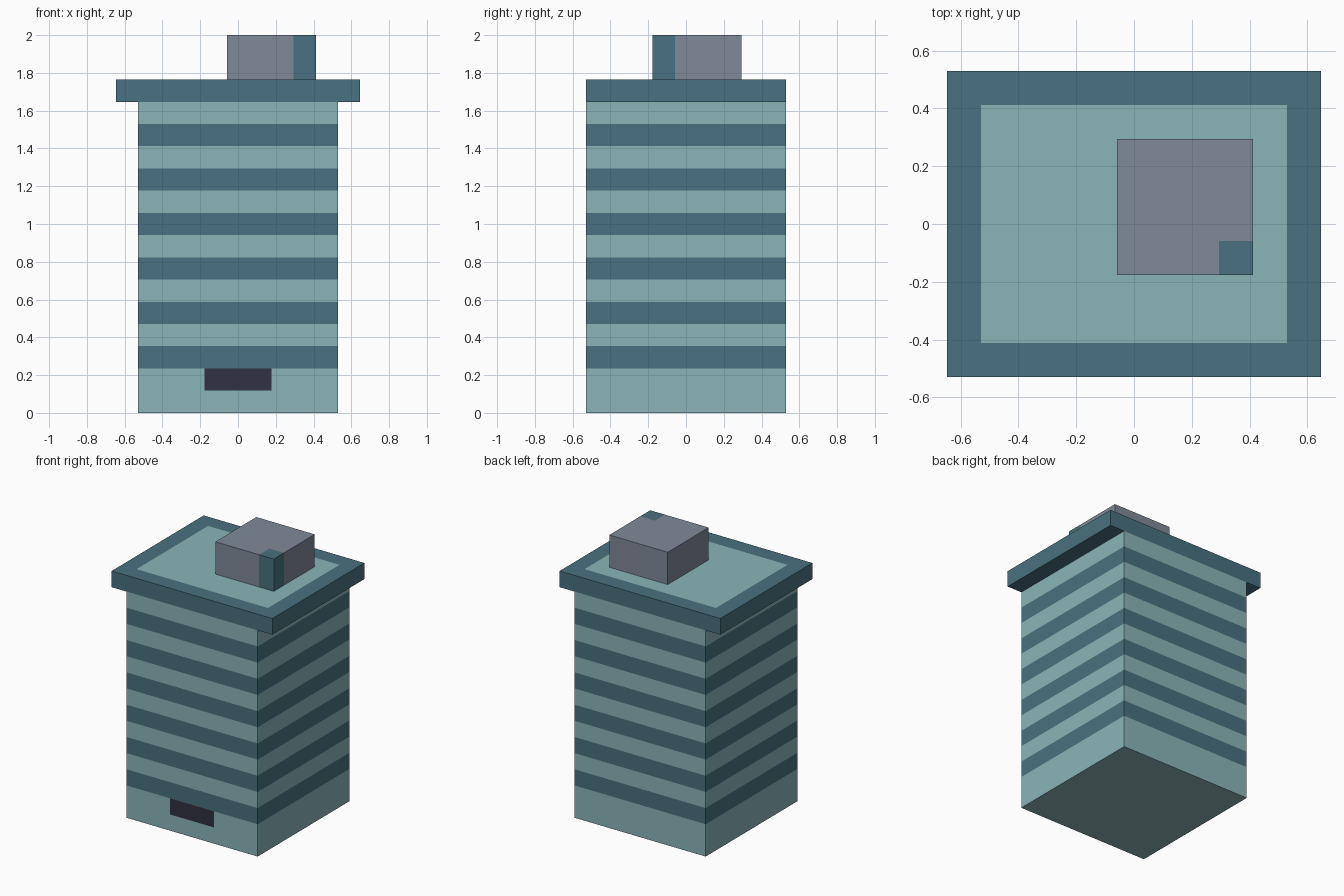
import bpy
import bmesh
from mathutils import Vector

if "Cube" in bpy.data.objects:
    bpy.data.objects.remove(bpy.data.objects["Cube"])

U = 2 / 17  # one block of the building's grid


def material(name, rgb):
    mat = bpy.data.materials.new(name)
    linear = [c / 12.92 if c <= 0.04045 else ((c + 0.055) / 1.055) ** 2.4 for c in rgb]
    mat.diffuse_color = (*linear, 1)
    mat.use_nodes = True
    mat.node_tree.nodes["Principled BSDF"].inputs["Base Color"].default_value = mat.diffuse_color
    return mat


LIGHT, DARK, GREY, DOOR = range(4)
MATS = [
    material("pale_wall", (0.54, 0.71, 0.725)),
    material("teal_band", (0.285, 0.445, 0.50)),
    material("plant_grey", (0.50, 0.54, 0.60)),
    material("door_dark", (0.19, 0.19, 0.26)),
]


def painted_box(name, lo, hi, cuts, paint):
    """Box in grid units, sliced at the (axis, positions) cuts, each face painted by its centre."""
    lo, hi = Vector(lo), Vector(hi)
    bm = bmesh.new()
    bmesh.ops.create_cube(bm, size=1)
    for v in bm.verts:
        v.co = (lo + hi) / 2 + v.co * (hi - lo)
    for axis, positions in cuts:
        normal = Vector((0, 0, 0))
        normal[axis] = 1
        for p in positions:
            bmesh.ops.bisect_plane(bm, geom=bm.verts[:] + bm.edges[:] + bm.faces[:],
                                   plane_co=normal * p, plane_no=normal)
    bm.normal_update()
    slots = [paint(f.calc_center_median(), f.normal) for f in bm.faces]
    used = sorted(set(slots))
    for f, slot in zip(bm.faces, slots):
        f.material_index = used.index(slot)
    bmesh.ops.scale(bm, vec=(U, U, U), verts=bm.verts)
    mesh = bpy.data.meshes.new(name)
    bm.to_mesh(mesh)
    bm.free()
    for slot in used:
        mesh.materials.append(MATS[slot])
    obj = bpy.data.objects.new(name, mesh)
    bpy.context.collection.objects.link(obj)
    return obj


# Tower: window bands on every second storey, flush door on the front
def paint_tower(c, n):
    if abs(n.z) > 0.5:
        return LIGHT
    if n.y < -0.5 and abs(c.x) < 1.5 and 1 < c.z < 2:
        return DOOR
    return DARK if c.z > 2 and int(c.z) % 2 == 0 else LIGHT


painted_box("tower", (-4.5, -4.5, 0), (4.5, 4.5, 14),
            [(2, range(1, 14)), (0, (-1.5, 1.5))], paint_tower)


# Roof slab: overhangs left and right, pale deck inside a teal rim
def paint_roof(c, n):
    return LIGHT if n.z > 0.5 and abs(c.x) < 4.5 * 1.17 and abs(c.y) < 3.5 else DARK


painted_box("roof_slab", (-5.5, -4.5, 14), (5.5, 4.5, 15),
            [(0, (-4.5, 4.5)), (1, (-3.5, 3.5))],
            lambda c, n: LIGHT if n.z > 0.5 and abs(c.x) < 4.5 and abs(c.y) < 3.5 else DARK)


# Rooftop plant room with a teal corner post
painted_box("plant_room", (-0.5, -1.5, 15), (3.5, 2.5, 17),
            [(0, (2.5,)), (1, (-0.5,))],
            lambda c, n: DARK if c.x > 2.5 and c.y < -0.5 else GREY)
